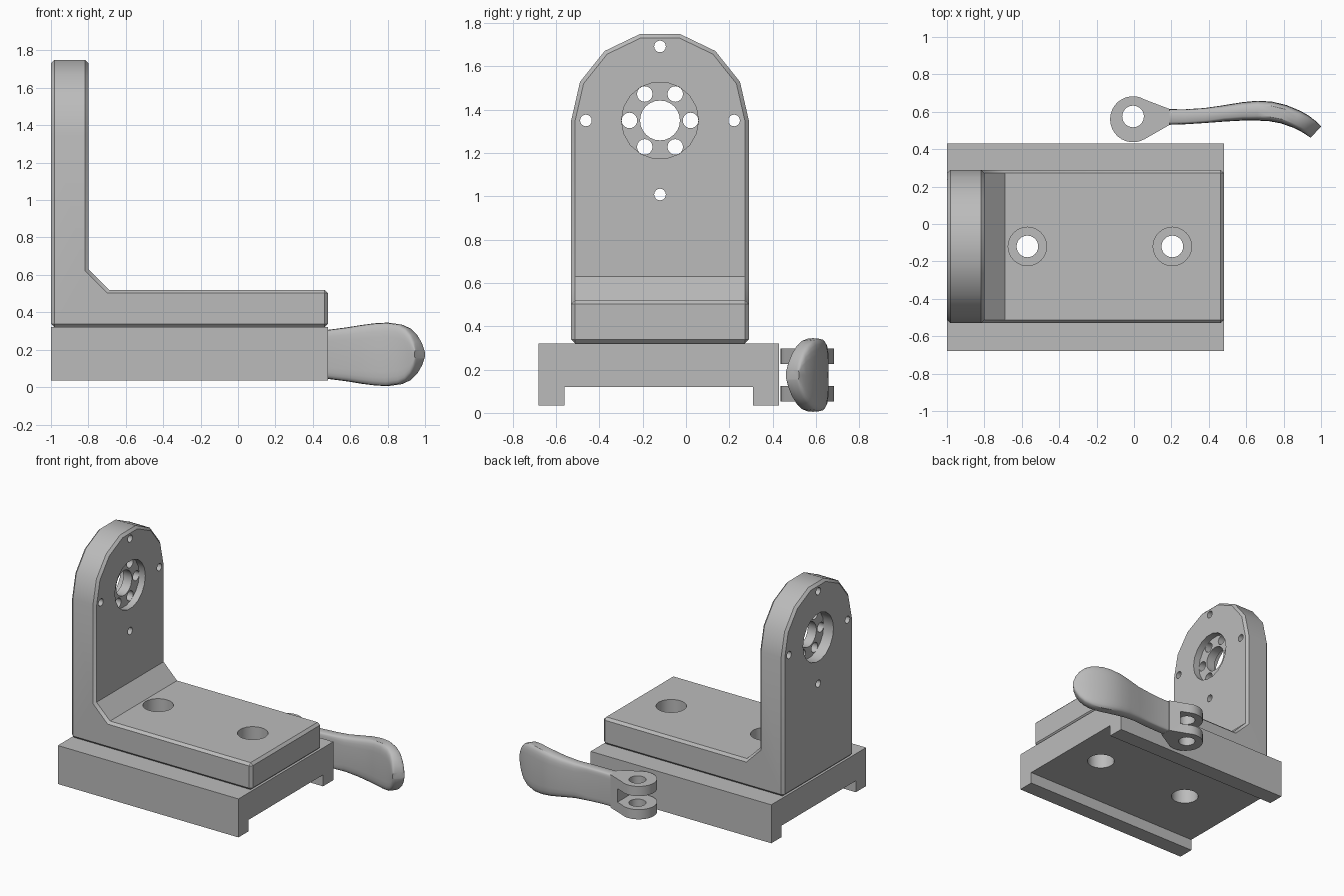
import bpy, bmesh, math
from mathutils import Vector

cube = bpy.data.objects.get("Cube")
if cube:
    bpy.data.objects.remove(cube, do_unlink=True)

metal = bpy.data.materials.new("grey_metal")
metal.use_nodes = True
GREY = (0.5, 0.5, 0.5, 1)
metal.diffuse_color = GREY
metal.node_tree.nodes["Principled BSDF"].inputs["Base Color"].default_value = GREY


def finish(name, bm):
    bmesh.ops.recalc_face_normals(bm, faces=bm.faces)
    mesh = bpy.data.meshes.new(name)
    bm.to_mesh(mesh)
    bm.free()
    mesh.materials.append(metal)
    obj = bpy.data.objects.new(name, mesh)
    bpy.context.collection.objects.link(obj)
    return obj


def prism(name, pts, axis, a, b):
    """Extrude a 2D outline along an axis from a to b."""
    place = {"x": lambda u, v, t: (t, u, v),
             "y": lambda u, v, t: (u, t, v),
             "z": lambda u, v, t: (u, v, t)}[axis]
    bm = bmesh.new()
    ends = [[bm.verts.new(place(u, v, t)) for u, v in pts] for t in (a, b)]
    for ring in ends:
        bm.faces.new(ring)
    n = len(pts)
    for i in range(n):
        j = (i + 1) % n
        bm.faces.new((ends[0][i], ends[0][j], ends[1][j], ends[1][i]))
    return finish(name, bm)


def arc(u, v, r, n=24, start=0, sweep=math.tau):
    count = n if sweep == math.tau else n + 1
    return [(u + r * math.cos(start + sweep * i / n),
             v + r * math.sin(start + sweep * i / n)) for i in range(count)]


def apply_modifier(obj, mod):
    bpy.context.view_layer.objects.active = obj
    bpy.ops.object.modifier_apply(modifier=mod.name)


def combine(obj, other, operation="DIFFERENCE"):
    mod = obj.modifiers.new("combine", "BOOLEAN")
    mod.operation, mod.solver, mod.object = operation, "EXACT", other
    apply_modifier(obj, mod)
    bpy.data.objects.remove(other, do_unlink=True)


def drill(obj, axis, u, v, r, a, b, n=24):
    combine(obj, prism("cutter", arc(u, v, r, n), axis, a, b))


def smooth(obj):
    bpy.ops.object.select_all(action="DESELECT")
    obj.select_set(True)
    bpy.context.view_layer.objects.active = obj
    bpy.ops.object.shade_smooth_by_angle(angle=math.radians(32))


MID_Y, HOLE_Z = -0.12, 1.35
BOLTS = (-0.57, 0.205)

# Base: channel section with two bolt holes
base = prism("base_channel", [(-0.68, 0.035), (-0.56, 0.035), (-0.56, 0.12), (0.31, 0.12),
                              (0.31, 0.035), (0.43, 0.035), (0.43, 0.32), (-0.68, 0.32)],
             "x", -1, 0.48)
for x in BOLTS:
    drill(base, "z", x, MID_Y, 0.095, 0.0, 0.4)
smooth(base)

# Angle bracket: L section trimmed to an arched outline, with chamfered edges
bracket = prism("angle_bracket", [(-1, 0.32), (0.48, 0.32), (0.48, 0.52), (-0.69, 0.52),
                                  (-0.8, 0.63), (-0.8, 1.9), (-1, 1.9)], "y", -1, 1)
outline = [(MID_Y - 0.41, 0), (MID_Y + 0.41, 0)] + arc(MID_Y, HOLE_Z, 0.41, 7, 0, math.pi)
combine(bracket, prism("arch", outline, "x", -2, 2), "INTERSECT")
bevel = bracket.modifiers.new("chamfer", "BEVEL")
bevel.width, bevel.segments = 0.018, 1
bevel.limit_method, bevel.angle_limit = "ANGLE", math.radians(60)
apply_modifier(bracket, bevel)

# Counterbored bolt holes in the foot
for x in BOLTS:
    drill(bracket, "z", x, MID_Y, 0.103, 0.40, 0.6)
    drill(bracket, "z", x, MID_Y, 0.058, 0.2, 0.6)

# Round recesses on both faces of the upright, with bore and bolt circles
drill(bracket, "x", MID_Y, HOLE_Z, 0.178, -0.85, -0.7, 18)
drill(bracket, "x", MID_Y, HOLE_Z, 0.178, -1.1, -0.92, 18)
drill(bracket, "x", MID_Y, HOLE_Z, 0.092, -1.1, -0.7)
for u, v in arc(MID_Y, HOLE_Z, 0.141, 6):
    drill(bracket, "x", u, v, 0.036, -1.1, -0.7, 16)
for u, v in arc(MID_Y, HOLE_Z, 0.342, 4):
    drill(bracket, "x", u, v, 0.027, -1.1, -0.7, 16)
smooth(bracket)

# Lever hub: round eye tapering into the arm
HUB_Y, LEVER_Z = 0.56, 0.175
lever = prism("clamp_lever", [(0.19, 0.53), (0.19, 0.615)]
              + arc(-0.005, HUB_Y, 0.123, 20, math.radians(58), math.radians(244)),
              "z", LEVER_Z - 0.122, LEVER_Z + 0.122)

# Lever arm: rounded sections (x, y, thickness, half height) along a curved path
stations = [(0.16, 0.572, 0.085, 0.121), (0.27, 0.573, 0.080, 0.122), (0.38, 0.580, 0.080, 0.125),
            (0.48, 0.591, 0.087, 0.131), (0.58, 0.602, 0.098, 0.144), (0.66, 0.606, 0.106, 0.157),
            (0.73, 0.602, 0.106, 0.166), (0.80, 0.587, 0.102, 0.170), (0.87, 0.560, 0.098, 0.160),
            (0.91, 0.539, 0.094, 0.140), (0.94, 0.518, 0.090, 0.108), (0.96, 0.502, 0.086, 0.070),
            (0.972, 0.491, 0.082, 0.025)]
bm = bmesh.new()
rings = []
for i, (x, y, thick, half) in enumerate(stations):
    before, after = stations[max(i - 1, 0)], stations[min(i + 1, len(stations) - 1)]
    side = Vector((before[1] - after[1], after[0] - before[0], 0)).normalized()
    if i == 0:
        side = Vector((0, 1, 0))
    power = 0.28 if i < 3 else 0.45
    ring = []
    for k in range(24):
        c, s = math.cos(math.tau * k / 24), math.sin(math.tau * k / 24)
        across = math.copysign(abs(c) ** power, c) * thick / 2
        up = math.copysign(abs(s) ** power, s) * half
        ring.append(bm.verts.new(Vector((x, y, LEVER_Z + up)) + side * across))
    rings.append(ring)
for r0, r1 in zip(rings, rings[1:]):
    for k in range(24):
        j = (k + 1) % 24
        bm.faces.new((r0[k], r0[j], r1[j], r1[k]))
bm.faces.new(rings[0])
bm.faces.new(rings[-1])
combine(lever, finish("arm", bm), "UNION")

# Fork slot and pivot hole
slot = [(-0.3, 0.3), (0.11, 0.3), (0.11, 0.8), (-0.3, 0.8)]
combine(lever, prism("slot", slot, "z", LEVER_Z - 0.05, LEVER_Z + 0.05))
drill(lever, "z", -0.005, 0.575, 0.058, -0.1, 0.5)
smooth(lever)
